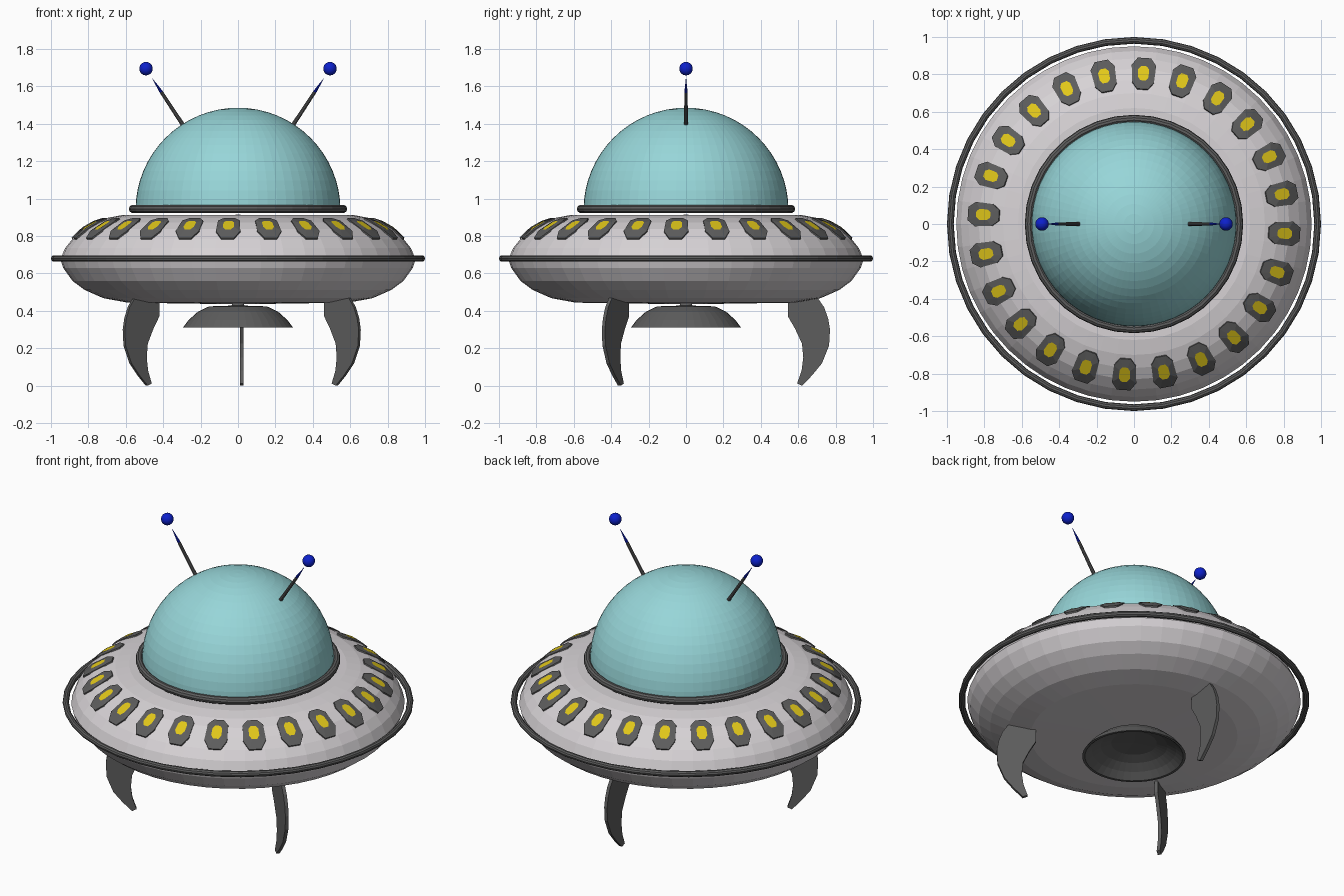
import bpy, bmesh, math
from mathutils import Vector, Matrix

cube = bpy.data.objects.get("Cube")
if cube:
    bpy.data.objects.remove(cube, do_unlink=True)


def material(name, rgb):
    m = bpy.data.materials.new(name)
    m.use_nodes = True
    m.diffuse_color = (*rgb, 1)
    m.node_tree.nodes["Principled BSDF"].inputs["Base Color"].default_value = (*rgb, 1)
    return m


SILVER = material("pale silver", (0.68, 0.65, 0.67))
DARK = material("dark grey", (0.11, 0.11, 0.11))
TEAL = material("pale teal", (0.31, 0.67, 0.69))
YELLOW = material("yellow", (0.75, 0.57, 0.01))
BLUE = material("blue", (0.004, 0.015, 0.6))


def finish(bm, name, *mats):
    bmesh.ops.recalc_face_normals(bm, faces=bm.faces)
    mesh = bpy.data.meshes.new(name)
    bm.to_mesh(mesh)
    bm.free()
    for m in mats:
        mesh.materials.append(m)
    obj = bpy.data.objects.new(name, mesh)
    bpy.context.collection.objects.link(obj)
    return obj


def lathe(name, profile, mat, sides):
    """Spin (radius, height) points about the z axis."""
    bm = bmesh.new()
    verts = [bm.verts.new((r, 0, z)) for r, z in profile]
    edges = [bm.edges.new(pair) for pair in zip(verts, verts[1:])]
    bmesh.ops.spin(bm, geom=verts + edges, cent=(0, 0, 0), axis=(0, 0, 1),
                   angle=math.tau, steps=sides, use_merge=True)
    bmesh.ops.remove_doubles(bm, verts=bm.verts, dist=0.0005)
    return finish(bm, name, mat)


def ring(name, radius, tube, z, sides):
    loop = [math.tau * i / 10 for i in range(11)]
    lathe(name, [(radius + tube * math.cos(a), z + tube * math.sin(a)) for a in loop],
          DARK, sides)


# Saucer hull, from the widest edge up and from the edge down
upper = [(0.95, 0.675), (0.925, 0.735), (0.885, 0.785), (0.83, 0.838),
         (0.77, 0.872), (0.70, 0.897), (0.62, 0.912), (0, 0.914)]
lower = [(0, 0.435), (0.59, 0.444), (0.72, 0.468), (0.82, 0.512),
         (0.885, 0.56), (0.935, 0.63)]
lathe("saucer_hull", lower + upper, SILVER, 48)
ring("hull_rim", 0.982, 0.018, 0.68, 40)

# Dome and its collar
bm = bmesh.new()
bmesh.ops.create_uvsphere(bm, u_segments=64, v_segments=32, radius=0.548)
bmesh.ops.bisect_plane(bm, geom=bm.verts[:] + bm.edges[:] + bm.faces[:],
                       plane_co=(0, 0, 0), plane_no=(0, 0, -1), clear_outer=True)
bmesh.ops.translate(bm, verts=bm.verts, vec=(0, 0, 0.938))
finish(bm, "dome", TEAL)
ring("dome_collar", 0.562, 0.022, 0.945, 36)


# Windows: octagonal plates that follow the slope of the hull
def hull_height(r):
    for (r1, z1), (r2, z2) in zip(upper, upper[1:]):
        if r2 <= r <= r1:
            return z1 + (z2 - z1) * (r1 - r) / (r1 - r2)


corner = [(0.062, 0.045), (0.032, 0.083)]
octagon = (corner + [(-u, v) for u, v in reversed(corner)]
           + [(-u, -v) for u, v in corner] + [(u, -v) for u, v in reversed(corner)])
bm = bmesh.new()
for k in range(24):
    turn = math.radians(15 * k - 3.6)
    loops = []
    for scale, lift in ((1, -0.002), (1, 0.007), (0.46, 0.008)):
        loop = []
        for u, v in octagon:
            r, a = 0.803 + v * scale, turn + u * scale / 0.803
            z = hull_height(r) + lift
            r += lift * 0.6
            loop.append(bm.verts.new((r * math.cos(a), r * math.sin(a), z)))
        loops.append(loop)
    for a, b in zip(loops, loops[1:]):
        for i in range(8):
            j = (i + 1) % 8
            bm.faces.new((a[i], a[j], b[j], b[i]))
    bm.faces.new(loops[-1]).material_index = 1
finish(bm, "windows", DARK, YELLOW)

# Dish under the hull, on a short stem
dish = [(0, 0.445), (0.03, 0.44), (0.035, 0.428), (0.155, 0.424), (0.215, 0.395),
        (0.265, 0.35), (0.295, 0.31), (0.28, 0.31), (0.24, 0.345),
        (0.19, 0.375), (0.13, 0.395), (0, 0.4)]
lathe("belly_dish", dish, DARK, 40)

# Three curved blade legs
blade = [(0.545, 0.445), (0.705, 0.468), (0.738, 0.42), (0.76, 0.36), (0.77, 0.3),
         (0.765, 0.215), (0.727, 0.12), (0.674, 0.055), (0.62, 0), (0.594, 0.012),
         (0.618, 0.08), (0.627, 0.15), (0.62, 0.225), (0.583, 0.305), (0.545, 0.37)]
for name, angle in (("back_leg", 90), ("front_left_leg", -35), ("front_right_leg", -145)):
    bm = bmesh.new()
    face = bm.faces.new([bm.verts.new((r, -0.01, z)) for r, z in blade])
    out = bmesh.ops.extrude_face_region(bm, geom=[face])
    moved = [g for g in out["geom"] if isinstance(g, bmesh.types.BMVert)]
    bmesh.ops.translate(bm, verts=moved, vec=(0, 0.02, 0))
    place = Matrix.Translation((0.02, 0, 0)) @ Matrix.Rotation(math.radians(angle), 4, "Z")
    bmesh.ops.transform(bm, verts=bm.verts, matrix=place)
    finish(bm, name, DARK)


# Antennas: a dark rod, a blue needle and a loose ball
def cone(name, start, end, r1, r2, mat):
    start, end = Vector(start), Vector(end)
    axis = end - start
    spot = Matrix.Translation((start + end) / 2) @ axis.to_track_quat("Z", "Y").to_matrix().to_4x4()
    bm = bmesh.new()
    bmesh.ops.create_cone(bm, cap_ends=True, segments=10, radius1=r1, radius2=r2,
                          depth=axis.length, matrix=spot)
    finish(bm, name, mat)


for side, s in (("left", 1), ("right", -1)):
    cone(side + "_antenna_rod", (0.295 * s, 0, 1.395), (0.41 * s, 0, 1.57), 0.011, 0.009, DARK)
    cone(side + "_antenna_needle", (0.41 * s, 0, 1.57), (0.458 * s, 0, 1.642), 0.009, 0.001, BLUE)
    bm = bmesh.new()
    bmesh.ops.create_uvsphere(bm, u_segments=20, v_segments=12, radius=0.036,
                              matrix=Matrix.Translation((0.492 * s, 0, 1.695)))
    ball = finish(bm, side + "_antenna_ball", BLUE)
    ball.data.shade_smooth()
